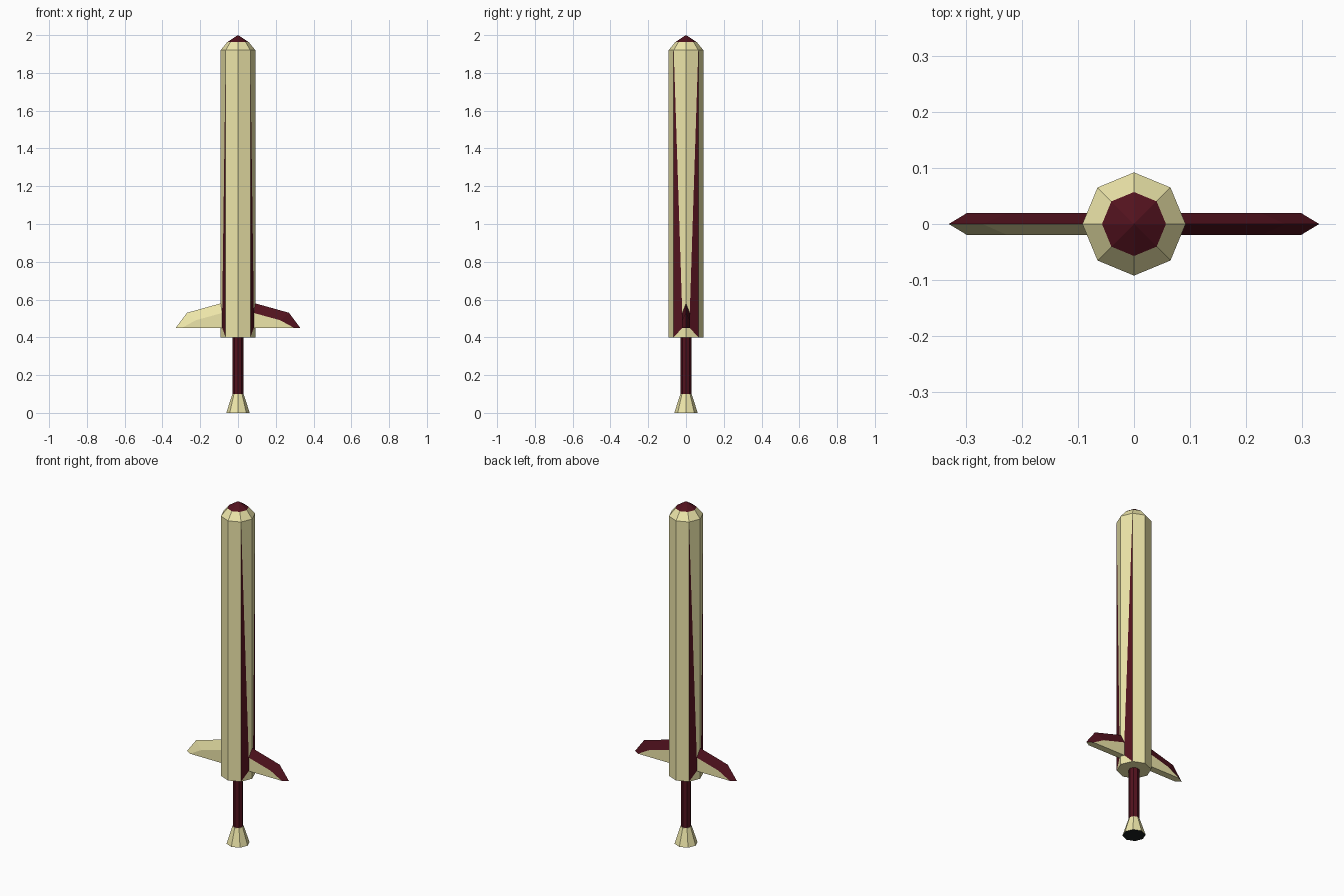
import bpy, bmesh
from math import cos, sin, pi

if "Cube" in bpy.data.objects:
    bpy.data.objects.remove(bpy.data.objects["Cube"])


def material(name, color):
    m = bpy.data.materials.new(name)
    m.diffuse_color = (*color, 1)
    m.use_nodes = True
    m.node_tree.nodes["Principled BSDF"].inputs["Base Color"].default_value = m.diffuse_color
    return m


CREAM = material("cream", (0.85, 0.79, 0.40))
RED = material("dark_red", (0.085, 0.006, 0.013))
BLACK = material("black", (0.01, 0.015, 0.015))


def build(name, faces, mats):
    """Make an object from (material index, points) faces, welding shared corners."""
    bm = bmesh.new()
    for mat, pts in faces:
        bm.faces.new([bm.verts.new(p) for p in pts]).material_index = mat
    bmesh.ops.remove_doubles(bm, verts=bm.verts, dist=1e-5)
    bmesh.ops.recalc_face_normals(bm, faces=bm.faces)
    mesh = bpy.data.meshes.new(name)
    bm.to_mesh(mesh)
    bm.free()
    for m in mats:
        mesh.materials.append(m)
    obj = bpy.data.objects.new(name, mesh)
    bpy.context.collection.objects.link(obj)
    return obj


def ring_point(r, i, z):
    a = i * pi / 4
    return (r * cos(a), r * sin(a), z)


def band(r0, z0, r1, z1, i):
    """One side of an octagonal section."""
    return [ring_point(r0, i, z0), ring_point(r0, i + 1, z0),
            ring_point(r1, i + 1, z1), ring_point(r1, i, z1)]


def disc(r, z):
    return [ring_point(r, i, z) for i in range(8)]


# Blade: octagonal bar, red wedges on the four sides next to the guard
R, LOW, HIGH = 0.092, 0.40, 1.92
RT, ZT = 0.057, 1.963
blade = [(0, disc(R, LOW))]
for i in range(8):
    if i in (0, 3, 4, 7):
        edge, side = (i, i + 1) if i in (0, 4) else (i + 1, i)
        ex, ey, _ = ring_point(R, edge, 0)
        sx, sy, _ = ring_point(R, side, 0)
        t = 0.02 / abs(sy)
        qx, qy = ex + (sx - ex) * t, ey + (sy - ey) * t
        wedge = [(sx, sy, HIGH), (qx, qy, 0.53), (qx, qy, 0.45), (sx, sy, LOW)]
        blade.append((1, wedge))
        blade.append((0, wedge + [(ex, ey, LOW), (ex, ey, HIGH)]))
    else:
        blade.append((0, band(R, LOW, R, HIGH, i)))
    # Chamfer and pointed red tip
    blade.append((0, band(R, HIGH, RT, ZT, i)))
    blade.append((1, [ring_point(RT, i, ZT), ring_point(RT, i + 1, ZT), (0, 0, 2.0)]))
build("blade", blade, [CREAM, RED])

# Grip
grip = [(0, band(0.028, 0.10, 0.028, 0.40, i)) for i in range(8)]
grip += [(0, disc(0.028, 0.10)), (0, disc(0.028, 0.40))]
build("grip", grip, [RED])

# Flared pommel with black base
pommel = [(0, band(0.062, 0.0, 0.03, 0.10, i)) for i in range(8)]
pommel += [(1, disc(0.062, 0.0)), (0, disc(0.03, 0.10))]
build("pommel", pommel, [CREAM, BLACK])

# Guard wings: swept ridge above flat cheeks; front of the left ridge is cream
W = 0.02
RIDGE = [(0.08, 0.583), (0.27, 0.53), (0.33, 0.45)]
CHEEK = [(0.08, 0.53), (0.225, 0.49), (0.297, 0.45)]
for name, sx in (("right_guard", 1), ("left_guard", -1)):
    ridge = [(sx * x, 0, z) for x, z in RIDGE]
    root = sx * 0.08
    faces = [(0, [(root, -W, 0.45), (root, W, 0.45), (root, W, 0.53),
                  ridge[0], (root, -W, 0.53)])]
    for sy in (-1, 1):
        cheek = [(sx * x, sy * W, z) for x, z in CHEEK]
        top = 0 if (sx, sy) == (-1, -1) else 1
        for k in range(2):
            faces.append((top, [cheek[k], cheek[k + 1], ridge[k + 1], ridge[k]]))
        faces.append((0, [(root, sy * W, 0.45)] + cheek[::-1]))
    faces.append((0, [(root, -W, 0.45), (sx * 0.297, -W, 0.45), ridge[2],
                      (sx * 0.297, W, 0.45), (root, W, 0.45)]))
    build(name, faces, [CREAM, RED])
